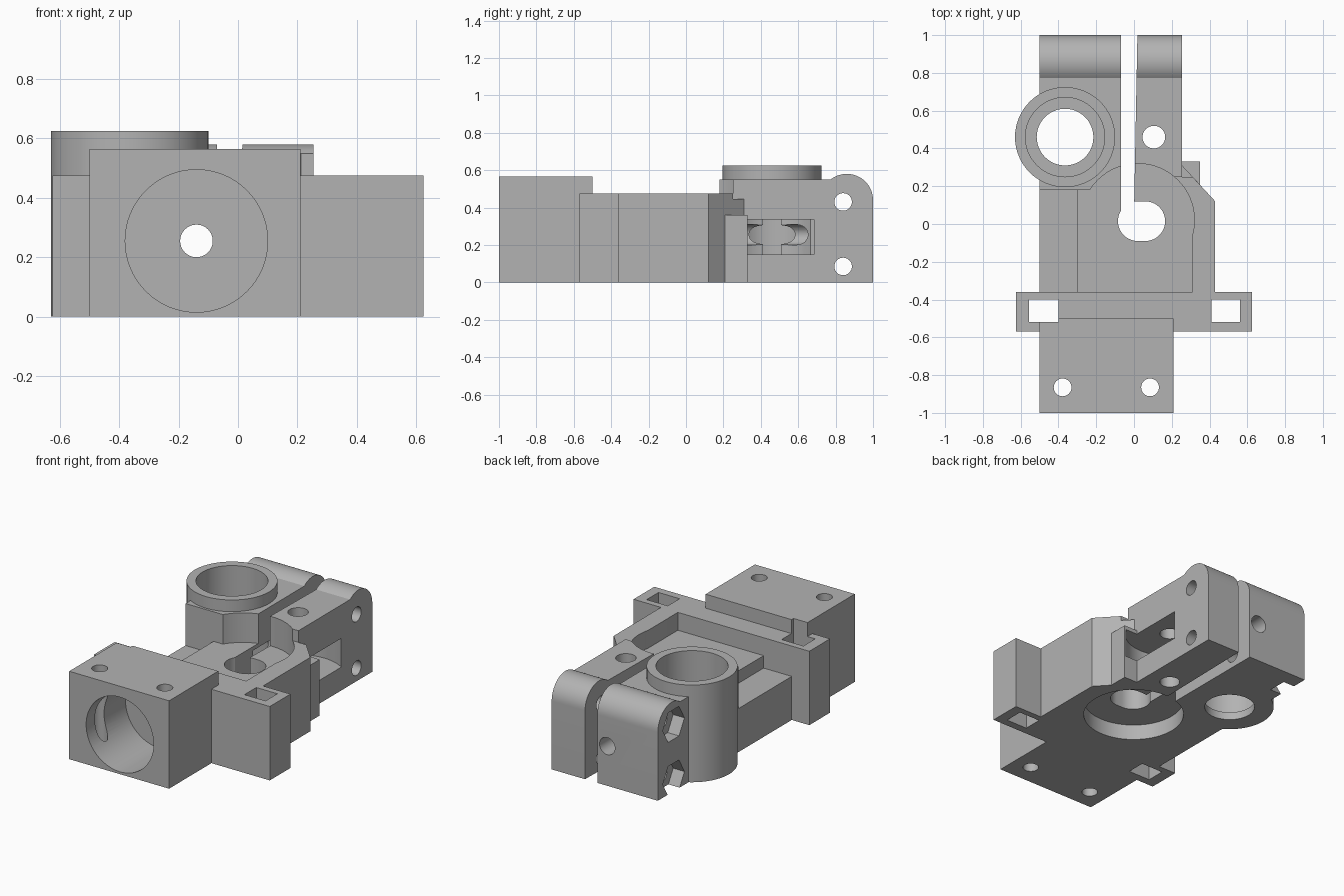
import bpy, bmesh
from math import cos, sin, pi, radians

cube = bpy.data.objects.get("Cube")
if cube:
    bpy.data.objects.remove(cube, do_unlink=True)

GREY = (0.45, 0.45, 0.45, 1.0)
grey = bpy.data.materials.new("plain grey")
grey.use_nodes = True
grey.diffuse_color = GREY
grey.node_tree.nodes["Principled BSDF"].inputs["Base Color"].default_value = GREY


def prism(name, points, low, high, axis="z"):
    """Extrude a flat outline along an axis."""
    place = {"x": lambda a, b, h: (h, a, b),
             "y": lambda a, b, h: (a, h, b),
             "z": lambda a, b, h: (a, b, h)}[axis]
    bm = bmesh.new()
    ends = [[bm.verts.new(place(a, b, h)) for a, b in points] for h in (low, high)]
    bm.faces.new(ends[0])
    bm.faces.new(ends[1])
    n = len(points)
    for i in range(n):
        j = (i + 1) % n
        bm.faces.new((ends[0][i], ends[0][j], ends[1][j], ends[1][i]))
    bmesh.ops.recalc_face_normals(bm, faces=bm.faces)
    mesh = bpy.data.meshes.new(name)
    bm.to_mesh(mesh)
    bm.free()
    mesh.materials.append(grey)
    obj = bpy.data.objects.new(name, mesh)
    bpy.context.collection.objects.link(obj)
    return obj


def box(name, x0, x1, y0, y1, z0, z1):
    return prism(name, [(x0, y0), (x1, y0), (x1, y1), (x0, y1)], z0, z1)


def arc(a, b, r, start=0, end=360, n=48):
    closed = end - start == 360
    steps = n if closed else n + 1
    return [(a + r * cos(radians(start + (end - start) * i / n)),
             b + r * sin(radians(start + (end - start) * i / n))) for i in range(steps)]


def rod(name, a, b, r, low, high, axis="z", n=48):
    return prism(name, arc(a, b, r, n=n), low, high, axis)


def arm(name, x0, x1, y0):
    """Clamp arm with a rounded lug at the back."""
    side = [(y0, 0), (1, 0)] + arc(0.86, 0.44, 0.14, 0, 128, 20) + [(y0, 0.55)]
    return prism(name, side, x0, x1, "x")


# Solid parts
body = box("clamp_bracket", -0.5, 0.21, -1, -0.5, 0, 0.565)
side_wall = [(0.1, -0.5), (0.43, -0.5), (0.43, 0.12), (0.31, 0.25), (0.1, 0.25)]
chamfer_foot = [(0.1, 0.2), (0.357, 0.2), (0.25, 0.315), (0.1, 0.315)]
solids = [
    box("flange", -0.625, 0.625, -0.57, -0.36, 0, 0.475),
    box("left_ledge", -0.5, -0.2, -0.45, 0.3, 0, 0.28),
    box("pocket_floor", -0.3, 0.35, -0.45, 0.33, 0, 0.36),
    prism("side_wall", side_wall, 0, 0.475),
    prism("chamfer_foot", chamfer_foot, 0, 0.445),
    arm("wide_arm", -0.5, -0.04, 0.18),
    arm("narrow_arm", -0.04, 0.255, 0.25),
    rod("bearing_tube", -0.365, 0.46, 0.265, 0, 0.625, n=64),
]

# Cutters
rounded_hole = arc(0.06, 0.015, 0.105, -90, 90, 20) + arc(0.02, 0.015, 0.105, 90, 270, 20)
slit = [(-0.07, 0.06), (0, 0.06), (0.02, 1.1), (-0.07, 1.1)]
cutters = [
    rod("pocket_round", 0.02, 0.02, 0.3, 0.36, 1, n=64),
    box("pocket_square", -0.29, 0.31, -0.36, 0.02, 0.36, 1),
    rod("bottom_recess", 0.02, 0.02, 0.3, -0.1, 0.1, n=64),
    prism("nozzle_hole", rounded_hole, -0.1, 1),
    prism("clamp_slit", slit, -0.1, 1),
    rod("wheel_pocket", 0.105, 0.46, 0.27, 0.15, 0.335, n=64),
    rod("arm_hole", 0.105, 0.46, 0.06, -0.1, 1, n=32),
    rod("tube_through", -0.365, 0.46, 0.15, -0.1, 1),
    rod("tube_seat", -0.365, 0.46, 0.21, 0.05, 1, n=64),
    rod("front_bore", -0.14, 0.255, 0.24, -1.1, -0.6, "y", 64),
    rod("long_hole", -0.14, 0.255, 0.055, -1.1, 1.1, "y", 32),
]
# Flange slots and mounting holes
for x0, x1 in ((-0.555, -0.4), (0.41, 0.56)):
    cutters.append(box("flange_slot", x0, x1, -0.52, -0.4, -0.1, 1))
for x in (-0.378, 0.085):
    cutters.append(rod("mount_hole", x, -0.865, 0.047, -0.1, 1, n=32))
# Clamp bolts and their nut traps
for z in (0.43, 0.085):
    cutters.append(rod("bolt_hole", 0.84, z, 0.047, -0.7, 0.5, "x", 32))
    cutters.append(rod("nut_trap", 0.84, z, 0.11, -0.7, -0.42, "x", 6))

# Combine everything into one solid
bpy.context.view_layer.objects.active = body
for operation, tools in (("UNION", solids), ("DIFFERENCE", cutters)):
    for tool in tools:
        mod = body.modifiers.new(tool.name, "BOOLEAN")
        mod.operation = operation
        mod.solver = "EXACT"
        mod.object = tool
        bpy.ops.object.modifier_apply(modifier=mod.name)
        bpy.data.objects.remove(tool, do_unlink=True)

bpy.ops.object.select_all(action="DESELECT")
body.select_set(True)
bpy.ops.object.shade_smooth_by_angle(angle=pi / 6)
